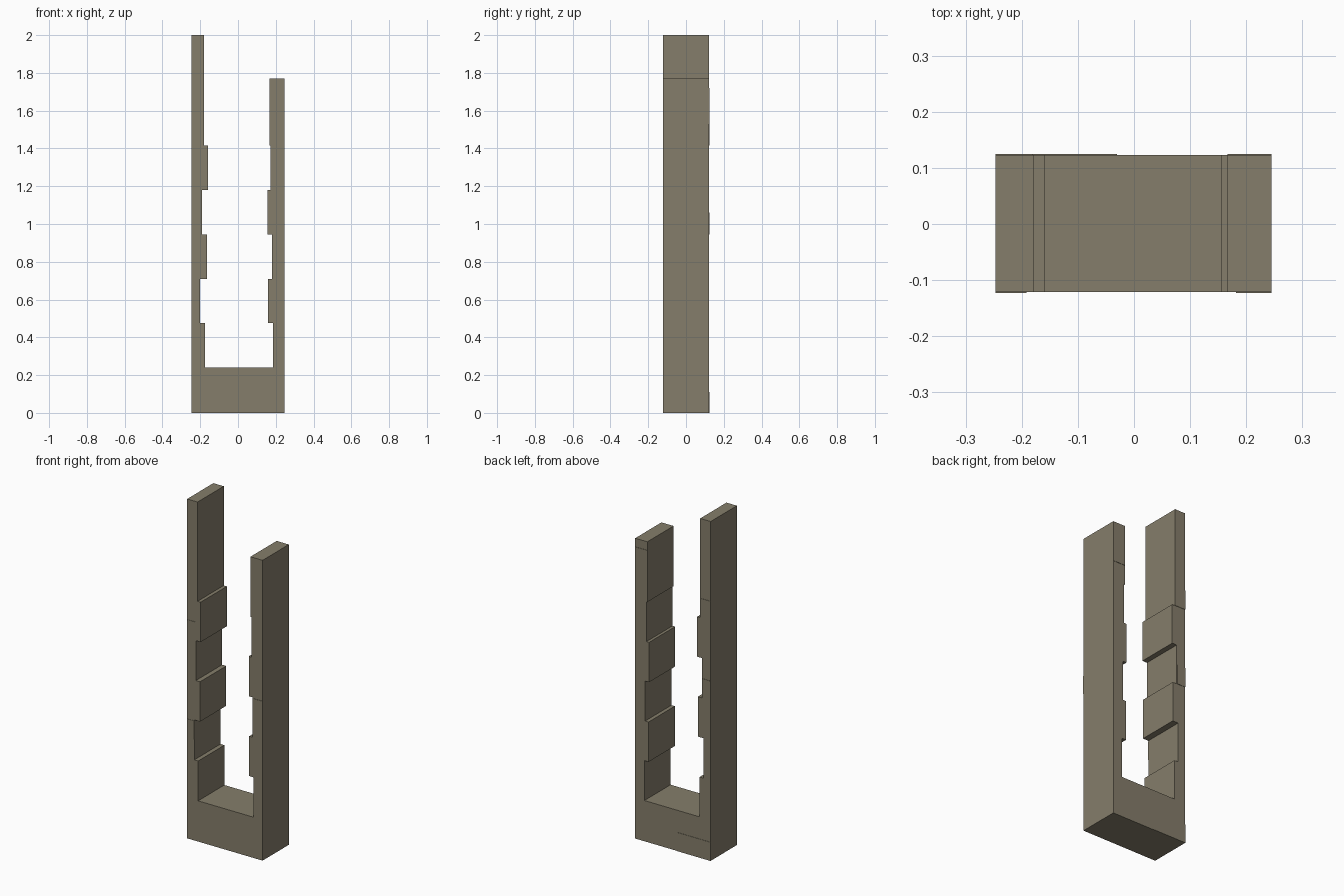
import bpy
import bmesh

cube = bpy.data.objects.get("Cube")
if cube:
    bpy.data.objects.remove(cube, do_unlink=True)

# Single weathered stone colour
stone = bpy.data.materials.new("olive_stone")
stone.use_nodes = True
colour = (0.235, 0.207, 0.147, 1)
stone.diffuse_color = colour
bsdf = stone.node_tree.nodes["Principled BSDF"]
bsdf.inputs["Base Color"].default_value = colour
bsdf.inputs["Roughness"].default_value = 0.9

LEFT, RIGHT = 0.245, -0.247
FRONT, BACK = -0.121, 0.123
BASE, COURSE = 0.24, 0.235   # height of the base and of each stone course


def finish(name, bm):
    bmesh.ops.recalc_face_normals(bm, faces=bm.faces)
    mesh = bpy.data.meshes.new(name)
    bm.to_mesh(mesh)
    bm.free()
    mesh.materials.append(stone)
    obj = bpy.data.objects.new(name, mesh)
    bpy.context.collection.objects.link(obj)


def extrude_profile(name, points, y0, y1):
    bm = bmesh.new()
    face = bm.faces.new([bm.verts.new((x, y0, z)) for x, z in points])
    out = bmesh.ops.extrude_face_region(bm, geom=[face])
    verts = [v for v in out["geom"] if isinstance(v, bmesh.types.BMVert)]
    bmesh.ops.translate(bm, verts=verts, vec=(0, y1 - y0, 0))
    finish(name, bm)


def stepped_edge(insets, top):
    """Inner edge of an arm, from the base up to its top."""
    points = []
    for i, x in enumerate(insets):
        z0 = BASE + i * COURSE
        z1 = top if i == len(insets) - 1 else z0 + COURSE
        points += [(x, z0), (x, z1)]
    return points


# Forked pillar: base and two arms with stepped inner faces
left_edge = stepped_edge((0.185, 0.158, 0.18, 0.155, 0.172, 0.166), 1.77)
right_edge = stepped_edge((-0.175, -0.2, -0.163, -0.19, -0.159, -0.179), 2.0)
outline = [(RIGHT, 0), (LEFT, 0), (LEFT, 1.77)] + left_edge[::-1]
outline += right_edge + [(RIGHT, 2.0)]
extrude_profile("forked_pillar", outline, FRONT, BACK)


# Thin raised slabs on the front and back faces
def slab(name, x0, x1, z0, z1, back):
    points = [(x0, z0), (x1, z0), (x1, z1), (x0, z1)]
    y = BACK if back else FRONT
    extrude_profile(name, points, y - 0.002, y + 0.002)


slab("front_lower_slab", RIGHT, -0.2, 0.595, 0.705, False)
slab("front_middle_slab", 0.182, LEFT, 0.83, 0.94, False)
slab("front_upper_slab", RIGHT, -0.192, 1.18, 1.29, False)
slab("back_base_slab", RIGHT, -0.03, 0, 0.11, True)
slab("back_middle_slab", RIGHT, -0.192, 0.945, 1.06, True)
slab("back_right_slab", RIGHT, -0.181, 1.415, 1.53, True)
slab("back_top_slab", 0.167, LEFT, 1.53, 1.72, True)
